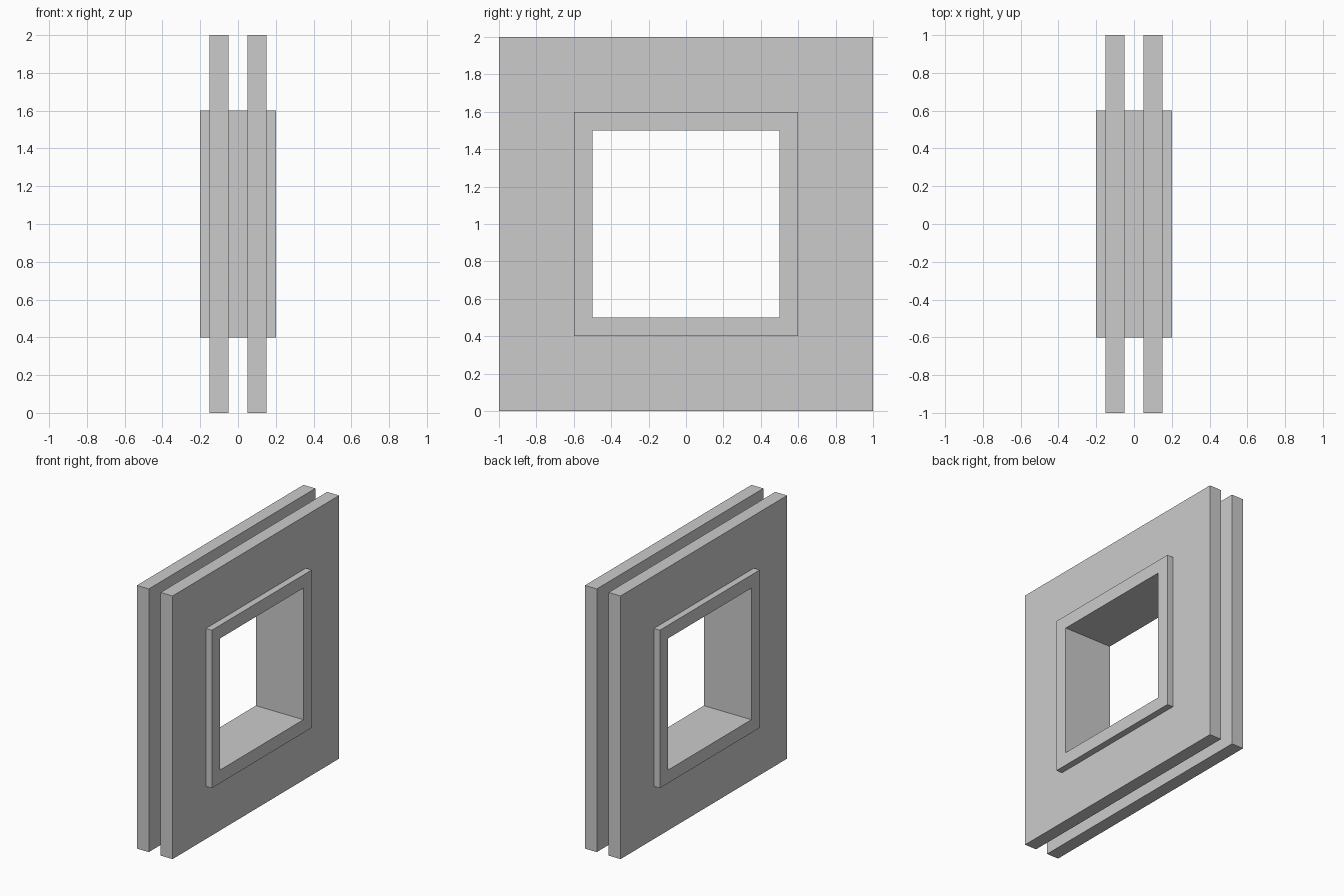
import bpy
import bmesh

if "Cube" in bpy.data.objects:
    bpy.data.objects.remove(bpy.data.objects["Cube"])

CENTRE_Z = 1.0


def square_ring(name, outer, inner, x0, x1):
    """Square ring in the YZ plane, extruded from x0 to x1."""
    bm = bmesh.new()
    corners = [(-1, -1), (1, -1), (1, 1), (-1, 1)]

    def loop(x, half):
        return [bm.verts.new((x, y * half, CENTRE_Z + z * half)) for y, z in corners]

    # Closed cross-section swept round the four corners
    loops = [loop(x0, outer), loop(x1, outer), loop(x1, inner), loop(x0, inner)]
    for k in range(4):
        a, b = loops[k], loops[(k + 1) % 4]
        for i in range(4):
            j = (i + 1) % 4
            bm.faces.new((a[i], a[j], b[j], b[i]))
    bmesh.ops.recalc_face_normals(bm, faces=bm.faces)
    mesh = bpy.data.meshes.new(name)
    bm.to_mesh(mesh)
    bm.free()
    obj = bpy.data.objects.new(name, mesh)
    bpy.context.collection.objects.link(obj)
    return obj


# Two wall panels with a gap between them
for name, x in (("left_wall_panel", -0.1), ("right_wall_panel", 0.1)):
    square_ring(name, 1.0, 0.6, x - 0.05, x + 0.05)

# Window frame lining the opening through both panels
square_ring("window_frame", 0.6, 0.5, -0.2, 0.2)
